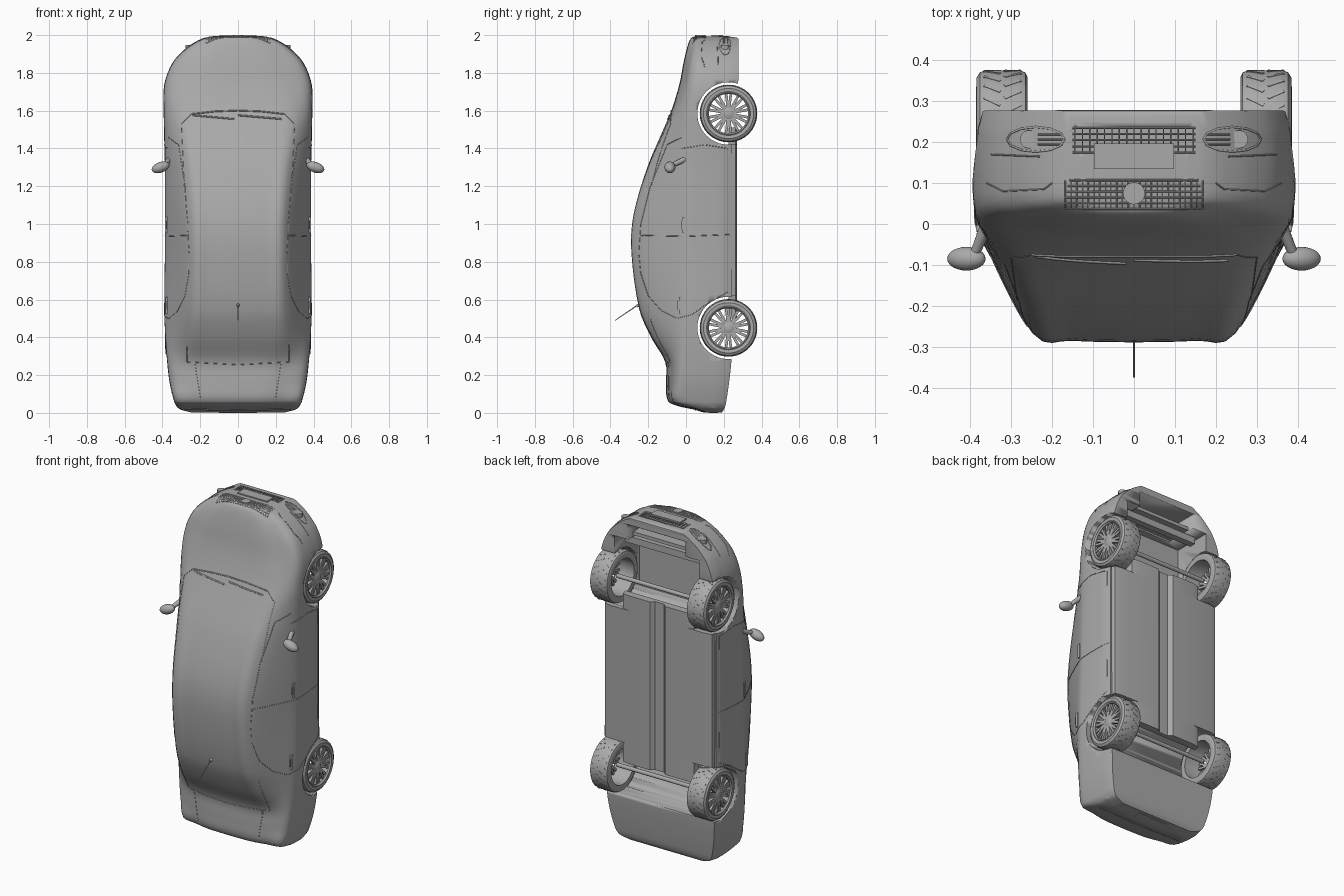
import bpy, bmesh, math
from mathutils import Vector, Matrix
from mathutils.bvhtree import BVHTree

old = bpy.data.objects.get("Cube")
if old:
    bpy.data.objects.remove(old)

grey = bpy.data.materials.new("plain_grey")
grey.use_nodes = True
grey.diffuse_color = (0.4, 0.4, 0.4, 1)
grey.node_tree.nodes["Principled BSDF"].inputs["Base Color"].default_value = (0.4, 0.4, 0.4, 1)


def finish(bm, name, angle=35):
    bmesh.ops.recalc_face_normals(bm, faces=bm.faces)
    mesh = bpy.data.meshes.new(name)
    bm.to_mesh(mesh)
    bm.free()
    mesh.materials.append(grey)
    ob = bpy.data.objects.new(name, mesh)
    bpy.context.collection.objects.link(ob)
    bpy.ops.object.select_all(action='DESELECT')
    ob.select_set(True)
    bpy.context.view_layer.objects.active = ob
    bpy.ops.object.shade_smooth_by_angle(angle=math.radians(angle))
    return ob


def add_box(bm, matrix, size):
    bmesh.ops.create_cube(bm, size=1, matrix=matrix @ Matrix.Diagonal((*size, 1)))


def box(name, center, size):
    bm = bmesh.new()
    add_box(bm, Matrix.Translation(center), size)
    return finish(bm, name)


def rod(name, a, b, radius, segments=24, tip=None):
    a, b = Vector(a), Vector(b)
    d = b - a
    bm = bmesh.new()
    m = Matrix.Translation((a + b) / 2) @ d.to_track_quat('Z', 'Y').to_matrix().to_4x4()
    bmesh.ops.create_cone(bm, cap_ends=True, segments=segments, radius1=radius,
                          radius2=radius if tip is None else tip, depth=d.length, matrix=m)
    return finish(bm, name)


def loft(bm, rings, cap):
    rows = [[bm.verts.new(p) for p in ring] for ring in rings]
    n = len(rows[0])
    for a, b in zip(rows, rows[1:] + ([] if cap else rows[:1])):
        for i in range(n):
            j = (i + 1) % n
            bm.faces.new((a[i], a[j], b[j], b[i]))
    if cap:
        bm.faces.new(rows[0])
        bm.faces.new(rows[-1])


def lathe(name, profile, center, side, steps=64):
    """Closed (x, radius) profile turned about the x axis."""
    bm = bmesh.new()
    rings = []
    for k in range(steps):
        t = math.tau * k / steps
        rings.append([Vector(center) + Vector((side * x, r * math.cos(t), r * math.sin(t)))
                      for x, r in profile])
    loft(bm, rings, False)
    return finish(bm, name)


def hermite(keys, t):
    """Smooth interpolation of rows whose first value is the parameter."""
    i = max(k for k in range(len(keys) - 1) if keys[k][0] <= t or k == 0)
    a, b = keys[i], keys[i + 1]
    h = b[0] - a[0]
    s = (t - a[0]) / h

    def slope(k, c):
        lo, hi = keys[max(k - 1, 0)], keys[min(k + 1, len(keys) - 1)]
        return (hi[c] - lo[c]) / (hi[0] - lo[0])
    return [(1 + 2 * s) * (1 - s) ** 2 * a[c] + s * (1 - s) ** 2 * h * slope(i, c)
            + s * s * (3 - 2 * s) * b[c] + s * s * (s - 1) * h * slope(i + 1, c)
            for c in range(1, len(a))]


# Body shell stations: length, roof, belt, underside, half width, roof half width
stations = [
    (.003, .09, .11, .19, .25, .17), (.018, .04, .07, .2, .305, .2), (.035, -.04, .01, .207, .325, .22),
    (.06, -.095, -.055, .213, .338, .235), (.16, -.105, -.05, .228, .362, .245),
    (.27, -.11, -.045, .24, .375, .255), (.4, -.185, -.04, .245, .385, .255),
    (.55, -.248, -.04, .245, .39, .25), (.85, -.288, -.035, .24, .387, .248),
    (1.05, -.277, -.03, .24, .387, .252), (1.3, -.205, -.02, .24, .387, .268),
    (1.5, -.12, -.01, .24, .392, .29), (1.6, -.078, 0, .24, .395, .295),
    (1.74, -.035, .025, .275, .39, .28), (1.85, -.014, .04, .277, .348, .24),
    (1.92, .002, .055, .277, .285, .2), (1.965, .016, .065, .277, .22, .155),
    (1.986, .03, .075, .27, .17, .12), (1.993, .05, .09, .22, .125, .08)]


def section(z):
    top, belt, low, w, r = hermite(stations, z)
    side = min(belt + .09, low - .06)
    keys = [(0, 0, top), (1, r * .6, top + .004), (2, r, top + .022), (3, w * .955, belt),
            (4, w, side), (5, w * .985, low - .04)]
    half = [hermite(keys, k / 4) for k in range(21)] + [(w * .95, low)]
    ring = half + [(0, low)] + [(-x, y) for x, y in half[:0:-1]]
    return [(x, y, z) for x, y in ring]


levels = [a[0] + (b[0] - a[0]) * k / 4 for a, b in zip(stations, stations[1:]) for k in range(4)]
bm = bmesh.new()
loft(bm, [section(z) for z in levels + [stations[-1][0]]], True)
bmesh.ops.recalc_face_normals(bm, faces=bm.faces)
skin = BVHTree.FromBMesh(bm)
body = finish(bm, "body_shell")


def drape(name, points, direction, radius=.0025):
    """Thin tube laid on the body along points seen from one direction."""
    d = Vector(direction)
    hits = []
    for a, b in zip(points, points[1:]):
        for k in range(13):
            hit = skin.ray_cast(Vector(a).lerp(Vector(b), k / 12) - d * 3, d)[0]
            if hit:
                hits.append(hit)
    if len(hits) < 2:
        return
    cu = bpy.data.curves.new(name, 'CURVE')
    cu.dimensions = '3D'
    cu.bevel_depth = radius
    cu.bevel_resolution = 0
    sp = cu.splines.new('POLY')
    sp.points.add(len(hits) - 1)
    for q, h in zip(sp.points, hits):
        q.co = (*h, 1)
    cu.materials.append(grey)
    bpy.context.collection.objects.link(bpy.data.objects.new(name, cu))


# Door, window and lid seams
side_seams = {
    "door_seam": [(-.25, .94), (0, .935), (.23, .945)],
    "rear_door_edge": [(-.25, .85), (-.24, .74), (-.2, .62), (-.13, .54), (-.05, .5), (.03, .52), (.1, .57), (.22, .64)],
    "window_rail": [(-.25, .85), (-.24, 1), (-.19, 1.2), (-.1, 1.42), (-.02, 1.46)],
    "front_door_edge": [(-.02, 1.4), (.1, 1.42), (.22, 1.4)],
    "sill_crease": [(.22, .64), (.22, 1.4)]}
for s in (-1, 1):
    for name, pts in side_seams.items():
        drape(name, [(0, y, z) for y, z in pts], (-s, 0, 0), .002)
    for name, pts in {"pillar_seam": [(.25, 1.58), (.3, 1.53), (.285, 1.2)],
                      "boot_seam": [(.23, .27), (.2, .08)],
                      "rear_glass_seam": [(.27, .27), (.27, .5)]}.items():
        drape(name, [(s * x, 0, z) for x, z in pts], (0, 1, 0), .002)
drape("cowl_seam", [(x, 0, 1.6 - .3 * x * x) for x in (-.25, -.12, 0, .12, .25)], (0, 1, 0), .004)
drape("rear_glass_edge", [(-.27, 0, .27), (0, 0, .255), (.27, 0, .27)], (0, 1, 0), .002)
for a, b in ((-.24, -.02), (0, .23)):
    drape("wiper", [(a, 0, 1.575), (b, 0, 1.555)], (0, 1, 0), .005)

# Nose: grille bars, lamps, lower intake, plate
down = (0, 0, -1)
for k in range(6):
    y = .037 + k * .014
    w = .17 - .004 * max(0, k - 2)
    drape("grille_bar", [(-w, y, 0), (0, y, 0), (w, y, 0)], down)
for k in range(25):
    x = -.168 + k * .014
    drape("grille_upright", [(x, .037, 0), (x, .107, 0)], down, .0015)
rod("grille_disc", (0, .075, 1.98), (0, .075, 2), .027)
box("front_plate", (0, .166, 1.992), (.196, .062, .016))
for k in range(5):
    y = .175 + k * .015
    drape("intake_bar", [(-.15, y, 0), (0, y, 0), (.15, y, 0)], down)
for k in range(17):
    x = -.144 + k * .018
    drape("intake_upright", [(x, .175, 0), (x, .235, 0)], down, .0015)
for s in (-1, 1):
    oval = [(s * (.24 + .07 * math.cos(t * .524)), .207 + .03 * math.sin(t * .524), 0) for t in range(13)]
    drape("fog_lamp_surround", oval, down, .003)
    for y in (.195, .207, .219):
        drape("fog_lamp_bar", [(s * .175, y, 0), (s * .235, y, 0)], down)
    hit = skin.ray_cast(Vector((s * .257, .207, 3)), Vector(down))[0]
    rod("fog_lamp", hit - Vector((0, 0, .03)), hit + Vector((0, 0, .008)), .022)
    drape("headlamp_edge", [(s * .2, .1, 0), (s * .22, .085, 0), (s * .32, .08, 0), (s * .36, .1, 0)], down, .002)
    drape("bumper_crease", [(s * .23, .165, 0), (s * .35, .17, 0)], down, .002)

# Tail: plate and bumper strip
box("rear_plate", (0, .145, .003), (.2, .05, .006))
drape("rear_bumper_strip", [(-.28, .05, 0), (0, .05, 0), (.28, .05, 0)], (0, 0, 1), .005)

# Wheel tunnels and engine bay cut from the shell
axles = (.45, 1.585)
cutters = [rod("arch_cutter", (-1, .225, z), (1, .225, z), .165, 64) for z in axles]
cutters.append(box("bay_cutter", (0, .24, 1.67), (.56, .4, .36)))
cutters.append(box("nose_cutter", (0, .26, 1.88), (.38, .36, .12)))
cutters.append(box("intake_cutter", (0, .207, 2), (.29, .06, .08)))
for c in cutters:
    c.hide_render = True
    m = body.modifiers.new("cut", 'BOOLEAN')
    m.object = c
    m.operation = 'DIFFERENCE'
    m.solver = 'EXACT'
bpy.context.view_layer.objects.active = body
for m in list(body.modifiers):
    if m.type == 'BOOLEAN':
        bpy.ops.object.modifier_apply(modifier=m.name)
for c in cutters:
    bpy.data.objects.remove(c)

# Floor pan with centre channel, narrower between the wheels, and underbody members
for name, w, z0, z1 in (("floor_pan", .365, .62, 1.42), ("floor_tongue", .245, .5, 1.51)):
    half = [(w, .225), (w - .01, .262), (w - .05, .27), (.05, .27), (.03, .25)]
    ring = half + [(-x, y) for x, y in half[::-1]]
    bm = bmesh.new()
    loft(bm, [[(x, y, z) for x, y in ring] for z in (z0, z1)], True)
    finish(bm, name, 20)
box("front_crossmember", (0, .2, 1.82), (.5, .04, .04))
box("radiator", (0, .15, 1.87), (.4, .16, .02))
for z in axles:
    rod("axle", (-.3, .225, z), (.3, .225, z), .012)

# Wheels
tyre = [(.383, .115), (.385, .133), (.377, .146), (.363, .151), (.28, .151),
        (.266, .146), (.26, .133), (.262, .115)]
rim = [(.262, .116), (.383, .116), (.386, .111), (.378, .104), (.363, .108), (.262, .108)]
hub = [(.355, .001), (.355, .036), (.372, .034), (.38, .02), (.38, .001)]
for z in axles:
    for s in (-1, 1):
        c = (0, .225, z)
        lathe("tyre", tyre, c, s)
        lathe("rim", rim, c, s)
        lathe("wheel_hub", hub, c, s, 24)
        spokes, tread = bmesh.new(), bmesh.new()
        for k in range(20):
            turn = Matrix.Translation(c) @ Matrix.Rotation(math.tau * (k // 2) / 10, 4, 'X')
            lean = Matrix.Rotation(.12 * (1 if k % 2 else -1), 4, 'X')
            add_box(spokes, turn @ lean @ Matrix.Translation((s * .366, 0, .067)), (.018, .014, .086))
        for k in range(48):
            turn = Matrix.Translation(c) @ Matrix.Rotation(math.tau * k / 48, 4, 'X')
            out = 1 if k % 2 else -1
            add_box(tread, turn @ Matrix.Translation((s * .322 + out * .025, 0, .15))
                    @ Matrix.Rotation(out * .5, 4, 'Z'), (.045, .008, .004))
        finish(spokes, "wheel_spokes")
        finish(tread, "tyre_tread")

# Mirrors, door handles, aerial
for s in (-1, 1):
    bm = bmesh.new()
    bmesh.ops.create_uvsphere(bm, u_segments=24, v_segments=14, radius=1,
                              matrix=Matrix.Translation((s * .41, -.085, 1.3))
                              @ Matrix.Rotation(s * .35, 4, 'Y') @ Matrix.Diagonal((.049, .029, .028, 1)))
    finish(bm, "door_mirror", 60)
    rod("mirror_arm", (s * .36, .0, 1.345), (s * .39, -.075, 1.31), .015, 16, .012)
    for y, z in ((-.01, .995), (-.03, .57)):
        hit = skin.ray_cast(Vector((s * 2, y, z)), Vector((-s, 0, 0)))[0]
        box("door_handle", hit + Vector((s * .002, 0, 0)), (.012, .016, .085))
        box("handle_recess_plate", hit, (.004, .034, .045))
rod("aerial", (0, -.25, .575), (0, -.375, .49), .003, 8, .002)
rod("aerial_base", (0, -.24, .575), (0, -.262, .565), .011, 16, .007)

# Turn the draped tubes into meshes
bpy.ops.object.select_all(action='DESELECT')
for ob in list(bpy.context.collection.objects):
    if ob.type == 'CURVE':
        ob.select_set(True)
        bpy.context.view_layer.objects.active = ob
bpy.ops.object.convert(target='MESH')
